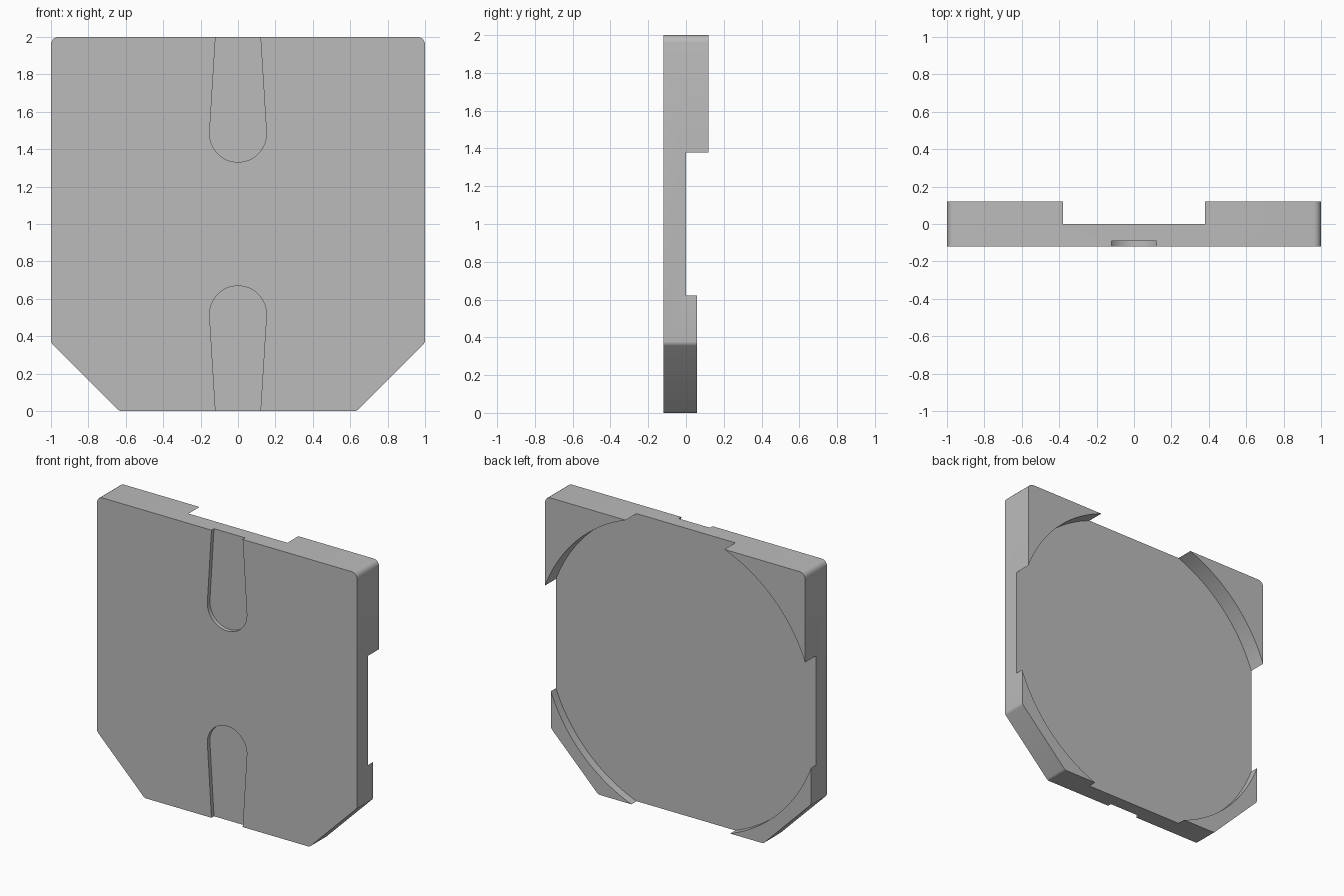
import bpy, bmesh, math
from mathutils import Vector

if "Cube" in bpy.data.objects:
    bpy.data.objects.remove(bpy.data.objects["Cube"], do_unlink=True)

grey = bpy.data.materials.new("mid grey")
grey.use_nodes = True
grey.diffuse_color = (0.5, 0.5, 0.5, 1)
grey.node_tree.nodes["Principled BSDF"].inputs["Base Color"].default_value = (0.5, 0.5, 0.5, 1)

FRONT, FLOOR, LOW_BACK, BACK = -0.12, 0.0, 0.057, 0.12
CENTRE = 1.0          # height of the round recess centre


def prism(name, outline, y0, y1, rounding=None):
    """Extrude an (x, z) outline along y, optionally rounding its corners."""
    bm = bmesh.new()
    face = bm.faces.new([bm.verts.new((x, y0, z)) for x, z in outline])
    ext = bmesh.ops.extrude_face_region(bm, geom=[face])
    moved = [g for g in ext["geom"] if isinstance(g, bmesh.types.BMVert)]
    bmesh.ops.translate(bm, verts=moved, vec=Vector((0, y1 - y0, 0)))
    for above, radius in rounding or []:
        edges = [e for e in bm.edges
                 if abs(e.verts[0].co.y - e.verts[1].co.y) > 0.01
                 and (e.verts[0].co.z > CENTRE) == above]
        bmesh.ops.bevel(bm, geom=edges, offset=radius, segments=5,
                        profile=0.5, affect='EDGES')
    bmesh.ops.recalc_face_normals(bm, faces=bm.faces)
    mesh = bpy.data.meshes.new(name)
    bm.to_mesh(mesh)
    bm.free()
    mesh.materials.append(grey)
    obj = bpy.data.objects.new(name, mesh)
    bpy.context.collection.objects.link(obj)
    return obj


def arc(radius, z, start, end, steps):
    angles = [start + (end - start) * i / steps for i in range(steps + 1)]
    return [(radius * math.cos(a), z + radius * math.sin(a)) for a in angles]


# Square body with two cut lower corners
half = [(0.635, 0), (1, 0.365), (1, 2)]
outline = half + [(-x, z) for x, z in reversed(half)]
body = prism("plate_body", outline, FRONT, BACK, [(True, 0.04), (False, 0.012)])

# Round recess in the back, leaving four corner blocks
disc = arc(1.07, CENTRE, 0, math.tau, 128)[:-1]
cutters = [prism("round_recess_cutter", disc, FLOOR, 0.3)]

# Lower corner blocks are thinner
cutters.append(prism("lower_step_cutter",
                     [(-1.05, -0.1), (1.05, -0.1), (1.05, CENTRE), (-1.05, CENTRE)],
                     LOW_BACK, 0.3))

# Tapered round-ended slots in the front, mirrored top to bottom
slot = [(-0.117, 2.05)] + arc(0.152, 1.483, math.pi * 0.98, math.pi * 2.02, 32) + [(0.117, 2.05)]
cutters.append(prism("upper_slot_cutter", slot, -0.3, -0.092))
cutters.append(prism("lower_slot_cutter", [(x, 2 - z) for x, z in slot], -0.3, -0.092))

bpy.ops.object.select_all(action='DESELECT')
bpy.context.view_layer.objects.active = body
body.select_set(True)
for cutter in cutters:
    mod = body.modifiers.new(cutter.name, 'BOOLEAN')
    mod.operation = 'DIFFERENCE'
    mod.solver = 'EXACT'
    mod.object = cutter
    bpy.ops.object.modifier_apply(modifier=mod.name)
    bpy.data.objects.remove(cutter, do_unlink=True)

bpy.ops.object.shade_smooth_by_angle(angle=math.radians(30))
